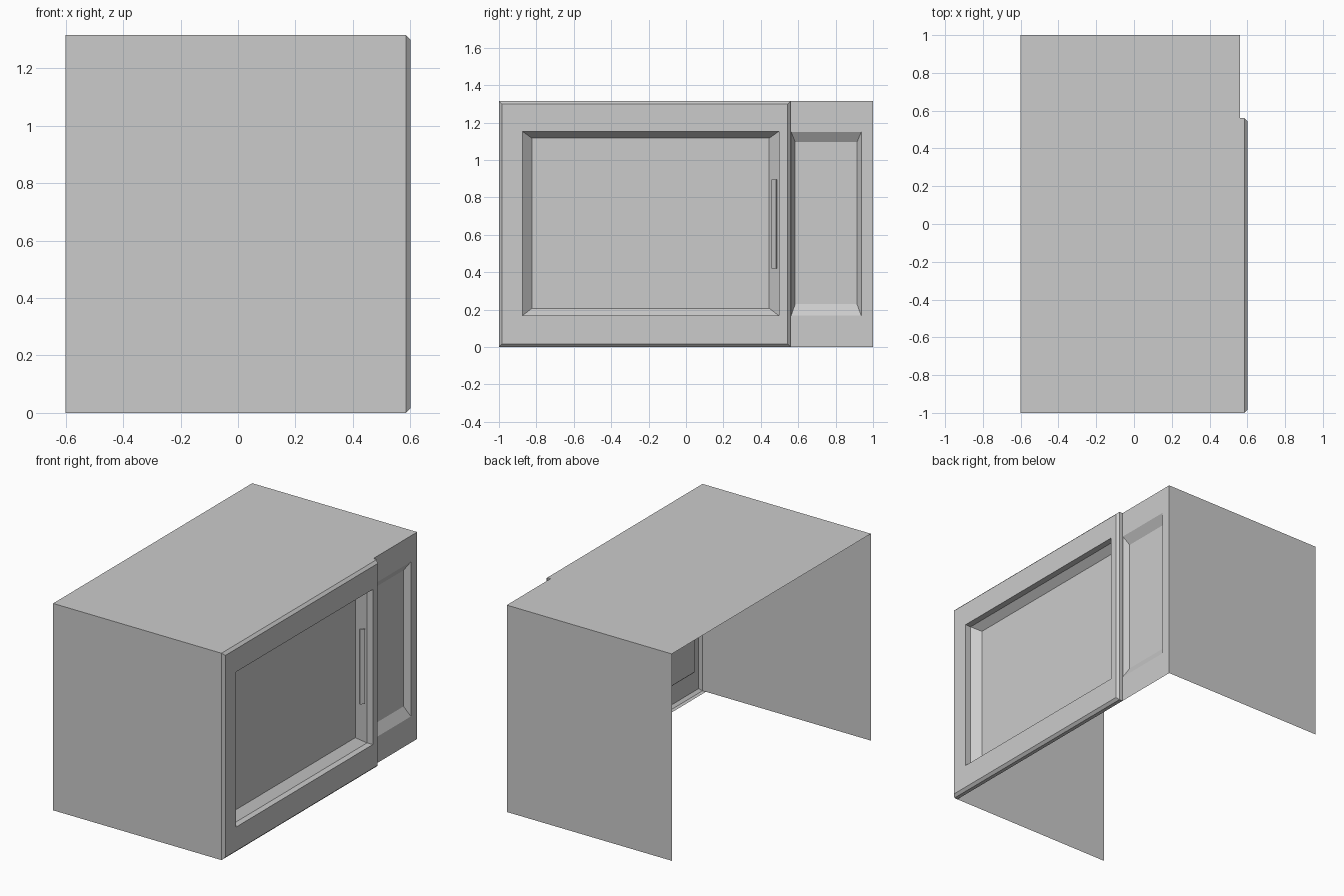
import bpy
import bmesh

if "Cube" in bpy.data.objects:
    bpy.data.objects.remove(bpy.data.objects["Cube"])

H = 1.315          # total height
XB, XF = -0.60, 0.56   # open rear edge and front plane of the casing
XD = 0.60          # door face
DOOR_Y = 0.56      # door / control panel split


def finish(name, bm):
    bmesh.ops.remove_doubles(bm, verts=bm.verts, dist=1e-5)
    mesh = bpy.data.meshes.new(name)
    bm.to_mesh(mesh)
    bm.free()
    bpy.context.collection.objects.link(bpy.data.objects.new(name, mesh))


def face(bm, pts):
    bm.faces.new([bm.verts.new(p) for p in pts])


def stepped_panel(name, loops):
    """Bridge rectangles (x, y0, y1, z0, z1) facing +x and cap the last one."""
    bm = bmesh.new()
    rings = [[bm.verts.new((x, y, z)) for y, z in
              ((y0, z0), (y1, z0), (y1, z1), (y0, z1))]
             for x, y0, y1, z0, z1 in loops]
    for a, b in zip(rings, rings[1:]):
        for i in range(4):
            j = (i + 1) % 4
            bm.faces.new((a[i], a[j], b[j], b[i]))
    bm.faces.new(rings[-1])
    finish(name, bm)


# Casing: top and two sides, open at the rear and underneath
bm = bmesh.new()
face(bm, [(XB, -1, H), (XF, -1, H), (XF, 1, H), (XB, 1, H)])
face(bm, [(XB, -1, 0), (XF, -1, 0), (XF, -1, H), (XB, -1, H)])
face(bm, [(XB, 1, H), (XF, 1, H), (XF, 1, 0), (XB, 1, 0)])
finish("casing", bm)

# Door: hollow shell with chamfered rim, straight reveal, sloped surround, window
c = 0.016
stepped_panel("door", [
    (XF, -1, DOOR_Y, 0, H),
    (XD - c, -1, DOOR_Y, 0, H),
    (XD, -1 + c, DOOR_Y - c, c, H - c),
    (XD, -0.875, 0.497, 0.167, 1.153),
    (XF, -0.875, 0.497, 0.167, 1.153),
    (0.513, -0.824, 0.445, 0.207, 1.116),
])

# Control panel with shallow sloped recess
stepped_panel("control_panel", [
    (XF, DOOR_Y, 1, 0, H),
    (XF, DOOR_Y + 0.002, 0.937, 0.167, 1.150),
    (XF - 0.036, 0.584, 0.914, 0.230, 1.095),
])

# Handle: thin raised bar lying on the sloped surround beside the window
def slope_x(y):
    return 0.513 + (y - 0.445) * (XF - 0.513) / (0.497 - 0.445)


ya, yb = 0.464, 0.487
dy, dx = -0.006, 0.007
base = (slope_x(ya), ya), (slope_x(yb), yb)
top = [(x + dx, y + dy) for x, y in base]
profile = [base[0], top[0], top[1], base[1]]
z0, z1 = 0.42, 0.895
bm = bmesh.new()
for i in range(4):
    (xa, p), (xb, q) = profile[i], profile[(i + 1) % 4]
    face(bm, [(xa, p, z0), (xb, q, z0), (xb, q, z1), (xa, p, z1)])
face(bm, [(x, y, z1) for x, y in profile])
face(bm, [(x, y, z0) for x, y in reversed(profile)])
bmesh.ops.remove_doubles(bm, verts=bm.verts, dist=1e-5)
bmesh.ops.recalc_face_normals(bm, faces=bm.faces)
finish("handle", bm)
